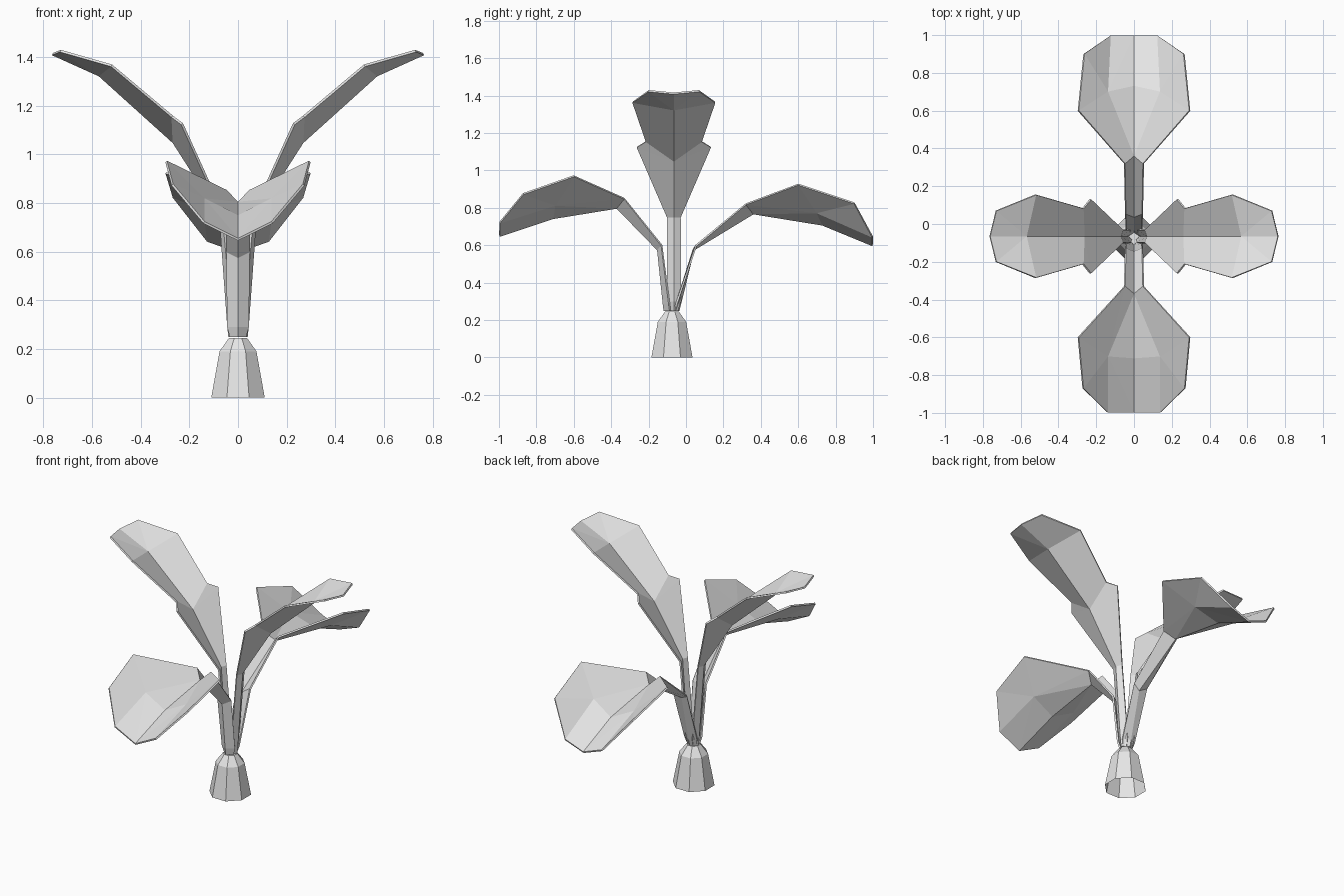
import bpy, bmesh, math
from mathutils import Vector

if "Cube" in bpy.data.objects:
    bpy.data.objects.remove(bpy.data.objects["Cube"])

mat = bpy.data.materials.new("light grey")
mat.diffuse_color = (0.8, 0.8, 0.8, 1)
mat.use_nodes = True
mat.node_tree.nodes["Principled BSDF"].inputs["Base Color"].default_value = mat.diffuse_color


def finish(name, bm):
    bmesh.ops.remove_doubles(bm, verts=bm.verts, dist=0.0005)
    bmesh.ops.recalc_face_normals(bm, faces=bm.faces)
    me = bpy.data.meshes.new(name)
    bm.to_mesh(me)
    bm.free()
    me.materials.append(mat)
    ob = bpy.data.objects.new(name, me)
    bpy.context.collection.objects.link(ob)
    return ob


def leaf(name, direction, origin_y, edge, rib, faces, mid=None):
    """V-folded leaf and stem: edge = (out, half width, z), rib = (out, z)."""
    d = Vector(direction)
    side = Vector((-d.y, d.x, 0))
    base = Vector((0, origin_y, 0))
    bm = bmesh.new()
    for s in (1, -1):
        pts = {}
        for i, (u, w, z) in enumerate(edge):
            pts["E%d" % i] = base + d * u + side * (w * s) + Vector((0, 0, z))
        for i, (u, z) in enumerate(rib):
            pts["R%d" % i] = base + d * u + Vector((0, 0, z))
        if mid:
            u, w, z = mid
            pts["M"] = base + d * u + side * (w * s) + Vector((0, 0, z))
        verts = {k: bm.verts.new(p) for k, p in pts.items()}
        for f in faces:
            bm.faces.new([verts[k] for k in f.split()])
    # drop unused points
    bmesh.ops.delete(bm, geom=[v for v in bm.verts if not v.link_faces], context='VERTS')
    ob = finish(name, bm)
    m = ob.modifiers.new("thickness", 'SOLIDIFY')
    m.thickness = 0.01
    m.offset = 0
    return ob


# Base: eight-sided open bulb
bm = bmesh.new()
rings = []
for r, z in ((0.119, 0), (0.082, 0.19), (0.04, 0.245)):
    rings.append([bm.verts.new((r * math.cos(math.pi * (k + 0.5) / 4),
                                -0.075 + r * math.sin(math.pi * (k + 0.5) / 4), z))
                  for k in range(8)])
for a, b in zip(rings, rings[1:]):
    for k in range(8):
        n = (k + 1) % 8
        bm.faces.new((a[k], a[n], b[n], b[k]))
bm.faces.new(rings[-1])
finish("base", bm)

# Drooping leaves, front and back: stem strips then a fan around a mid point
stem = ["E%d R%d R%d E%d" % (i, i, i + 1, i + 1) for i in range(3)]
loop = "R3 E3 E4 E5 E6 R5 R4".split()
droop = stem + ["M %s %s" % (loop[i], loop[(i + 1) % 7]) for i in range(7)]

leaf("back_leaf", (0, 1, 0), 0,
     [(-.06, .03, .25), (-.05, .042, .29), (.055, .045, .6), (.32, .05, .82),
      (.6, .295, .925), (.9, .265, .825), (.997, .125, .645)],
     [(-.04, .25), (-.03, .29), (.04, .575), (.36, .77), (.73, .71), (.997, .6)],
     droop, (.7, .14, .775))
leaf("front_leaf", (0, -1, 0), 0,
     [(.085, .03, .25), (.09, .042, .29), (.13, .045, .6), (.33, .05, .85),
      (.6, .295, .97), (.87, .27, .875), (.997, .14, .72)],
     [(.115, .25), (.12, .29), (.15, .575), (.37, .80), (.71, .745), (.997, .65)],
     droop, (.7, .14, .815))

# Tall leaves, left and right
tall = stem[:2] + ["E2 R2 R3 E3", "E3 R3 E4", "E4 R3 R4 E5", "E5 R4 E6", "E6 R4 R5"]
for name, sx in (("right_leaf", 1), ("left_leaf", -1)):
    leaf(name, (sx, 0, 0), -0.065,
         [(.015, .02, .25), (.02, .035, .3), (.06, .035, .75), (.23, .197, 1.125),
          (.27, .148, 1.155), (.52, .22, 1.365), (.73, .135, 1.425)],
         [(.035, .25), (.04, .3), (.073, .75), (.265, 1.05), (.57, 1.325), (.763, 1.412)],
         tall)
